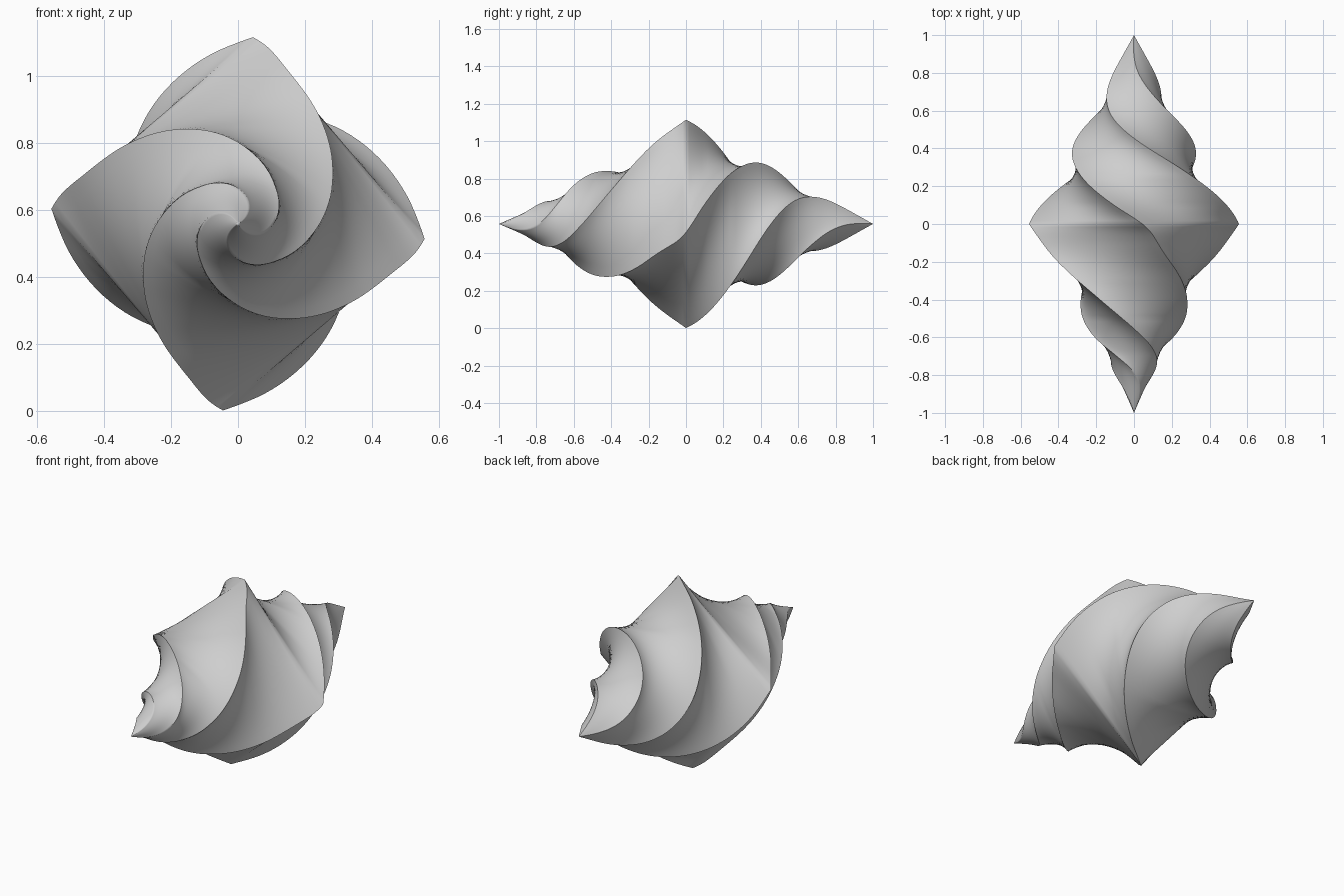
import bpy, bmesh, math

if "Cube" in bpy.data.objects:
    bpy.data.objects.remove(bpy.data.objects["Cube"])

RADIUS = 0.558      # corner radius at the waist
SIDE = 14           # segments along each side of the square section
RINGS = 60          # rings per half
START = 84.0        # angle of the upper corner at the waist

# Twist in degrees against distance from the waist, for each half
BACK = [(0, 0), (.165, 30), (.3, 58), (.37, 75), (.45, 95), (.6, 133),
        (.72, 159), (.8, 175), (.88, 186), (1, 195)]
FRONT = [(0, 0), (.165, 14), (.3, 34), (.45, 60), (.55, 82), (.62, 102),
         (.68, 127), (.735, 152), (.78, 173), (.885, 211), (1, 235)]
# Roundness of the section against distance, and its round radius
BACK_ROUND = [(0, 0), (.1, .04), (.25, .22), (.7, .22), (1, .1)]
FRONT_ROUND = [(0, 0), (.1, .04), (.3, .16), (.5, .2), (.68, .6), (1, .6)]
FRONT_SIZE = [(0, 1), (.48, 1), (.68, .82), (1, .82)]


def lookup(table, t):
    for (a, u), (b, v) in zip(table, table[1:]):
        if t <= b:
            return u + (v - u) * (t - a) / (b - a)
    return table[-1][1]


def signed_twist(y):
    return lookup(BACK, y) if y >= 0 else -lookup(FRONT, -y)


def twist(y):
    # averaged lookup rounds off the joints of the table
    w = min(0.05, 1 - abs(y))
    return sum(signed_twist(y + w * k / 3) for k in range(-3, 4)) / 7


def section(y):
    # square cross-section with swollen sides, shrinking evenly to the tip
    t = abs(y)
    r = RADIUS * (1 - t)
    blend = lookup(BACK_ROUND if y >= 0 else FRONT_ROUND, t)
    size = r * (1 if y >= 0 else lookup(FRONT_SIZE, t))
    a0 = math.radians(START + twist(y))
    pts = []
    for c in range(4):
        a, b = a0 + c * math.pi / 2, a0 + (c + 1) * math.pi / 2
        for i in range(SIDE):
            f = i / SIDE
            x = r * ((1 - f) * math.cos(a) + f * math.cos(b))
            z = r * ((1 - f) * math.sin(a) + f * math.sin(b))
            s = 1 + blend * (size / math.hypot(x, z) - 1)
            pts.append((x * s, y, z * s + 0.558))
    return pts


bm = bmesh.new()
rings = [[bm.verts.new(p) for p in section(k / RINGS)]
         for k in range(-RINGS + 1, RINGS)]
n = 4 * SIDE
for lo, hi in zip(rings, rings[1:]):
    for i in range(n):
        j = (i + 1) % n
        bm.faces.new((lo[i], lo[j], hi[j], hi[i]))
# pointed ends
for ring, y in ((rings[0], -1), (rings[-1], 1)):
    tip = bm.verts.new((0, y, 0.558))
    for i in range(n):
        bm.faces.new((ring[i], ring[(i + 1) % n], tip))
bmesh.ops.recalc_face_normals(bm, faces=bm.faces)

mesh = bpy.data.meshes.new("twisted_spindle")
bm.to_mesh(mesh)
bm.free()
spindle = bpy.data.objects.new("twisted_spindle", mesh)
bpy.context.collection.objects.link(spindle)

grey = bpy.data.materials.new("plain grey")
grey.diffuse_color = (0.62, 0.62, 0.62, 1)
grey.use_nodes = True
grey.node_tree.nodes["Principled BSDF"].inputs["Base Color"].default_value = grey.diffuse_color
mesh.materials.append(grey)

bpy.context.view_layer.objects.active = spindle
spindle.select_set(True)
bpy.ops.object.shade_smooth_by_angle(angle=math.radians(52))
